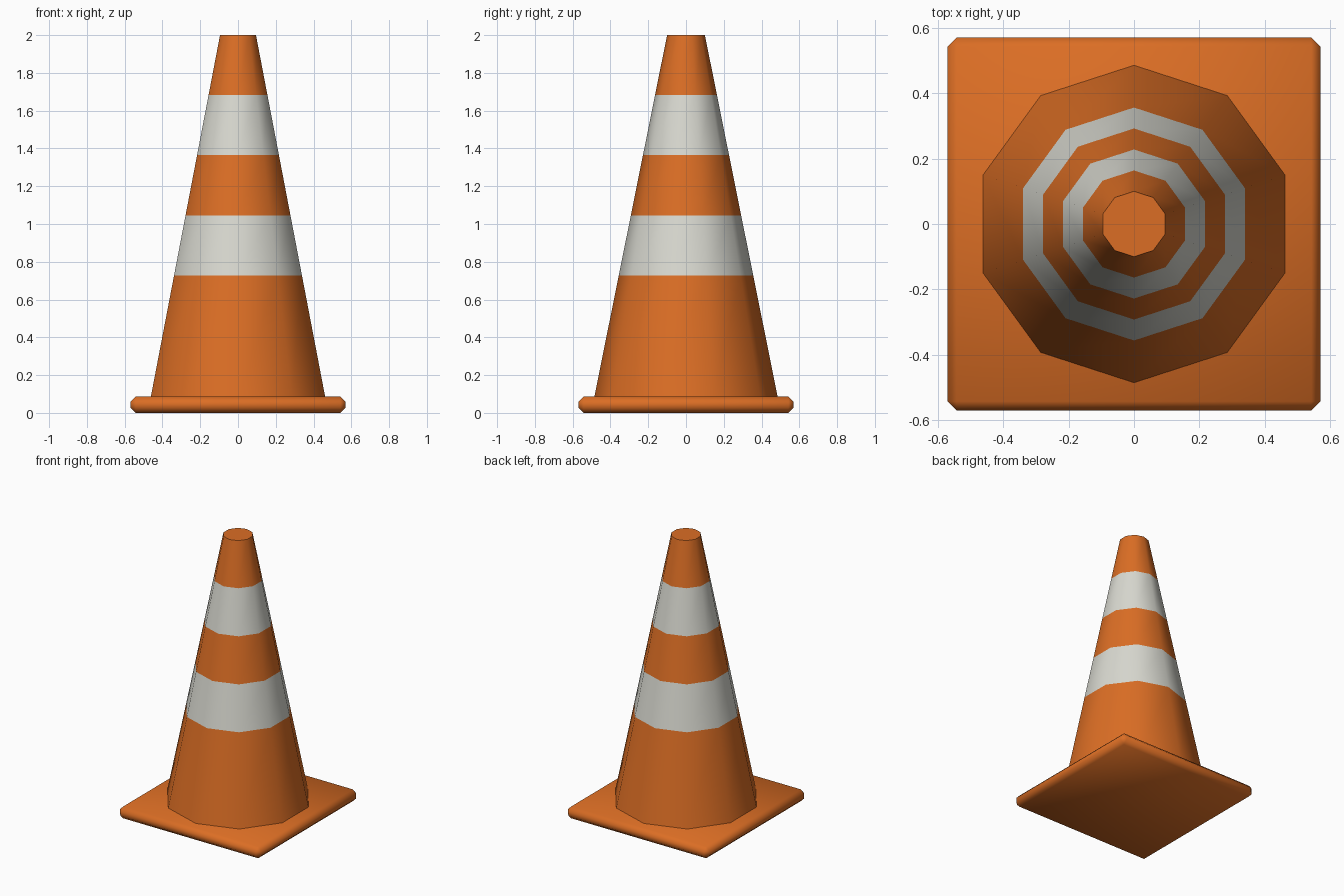
import bpy
import bmesh
import math

cube = bpy.data.objects.get("Cube")
if cube:
    bpy.data.objects.remove(cube)


def make_material(name, rgb):
    mat = bpy.data.materials.new(name)
    mat.use_nodes = True
    mat.diffuse_color = (*rgb, 1)
    mat.node_tree.nodes["Principled BSDF"].inputs["Base Color"].default_value = (*rgb, 1)
    return mat


orange = make_material("orange plastic", (0.71, 0.155, 0.018))
white = make_material("off white band", (0.69, 0.69, 0.63))


def finish(bm, name, materials):
    """Turn a bmesh into a linked, smooth shaded object."""
    bmesh.ops.recalc_face_normals(bm, faces=bm.faces)
    mesh = bpy.data.meshes.new(name)
    bm.to_mesh(mesh)
    bm.free()
    obj = bpy.data.objects.new(name, mesh)
    bpy.context.collection.objects.link(obj)
    for mat in materials:
        mesh.materials.append(mat)
    bpy.ops.object.select_all(action="DESELECT")
    obj.select_set(True)
    bpy.context.view_layer.objects.active = obj
    bpy.ops.object.shade_smooth_by_angle(angle=math.radians(60))
    return obj


# Square base plate with chamfered edges
BASE_HEIGHT = 0.086
bm = bmesh.new()
bmesh.ops.create_cube(bm, size=1)
for v in bm.verts:
    v.co = (v.co.x * 1.14, v.co.y * 1.14, (v.co.z + 0.5) * BASE_HEIGHT)
bmesh.ops.bevel(bm, geom=bm.edges[:], offset=0.028, segments=1, affect="EDGES")
finish(bm, "base_plate", [orange])

# Ten-sided tapering body, ringed at the band heights
SIDES = 10
BOTTOM_RADIUS, TOP_RADIUS, TOP = 0.485, 0.1, 2.0
heights = [BASE_HEIGHT, 0.728, 1.046, 1.365, 1.684, TOP]
bm = bmesh.new()
rings = []
for z in heights:
    t = (z - BASE_HEIGHT) / (TOP - BASE_HEIGHT)
    r = BOTTOM_RADIUS + (TOP_RADIUS - BOTTOM_RADIUS) * t
    angles = [math.pi / 2 + math.tau * i / SIDES for i in range(SIDES)]
    rings.append([bm.verts.new((r * math.cos(a), r * math.sin(a), z)) for a in angles])

# Alternate orange and white bands
for band, (low, high) in enumerate(zip(rings, rings[1:])):
    for i in range(SIDES):
        j = (i + 1) % SIDES
        face = bm.faces.new((low[i], low[j], high[j], high[i]))
        face.material_index = band % 2

# Flat caps
bm.faces.new(rings[-1])
bm.faces.new(rings[0])
finish(bm, "cone_body", [orange, white])
